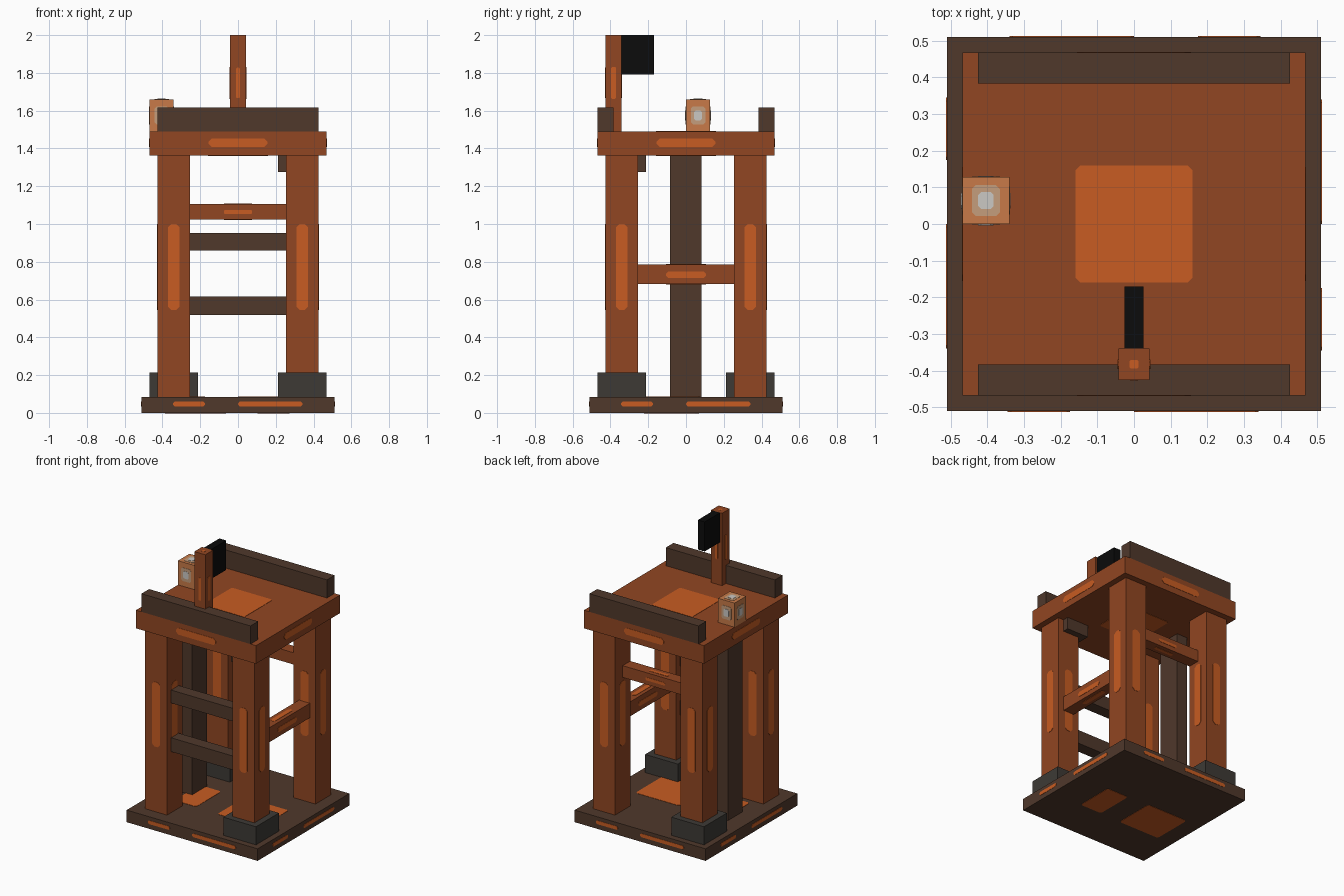
import bpy, bmesh
from mathutils import Vector

if "Cube" in bpy.data.objects:
    bpy.data.objects.remove(bpy.data.objects["Cube"])

U = 2 / 47  # modelling unit: the tower is 47 units tall


def material(name, rgb):
    m = bpy.data.materials.new(name)
    m.diffuse_color = (*rgb, 1)
    m.use_nodes = True
    m.node_tree.nodes["Principled BSDF"].inputs["Base Color"].default_value = m.diffuse_color
    return m


WOOD = material("red_brown_wood", (0.283, 0.061, 0.016))
ORANGE = material("bright_orange", (0.578, 0.107, 0.016))
DARK = material("dark_brown_wood", (0.080, 0.040, 0.024))
STONE = material("dark_grey_stone", (0.047, 0.042, 0.036))
BLACK = material("black_cloth", (0.0035, 0.0035, 0.0035))
AMBER = material("lantern_amber", (0.578, 0.195, 0.065))
TAN = material("lantern_tan", (0.56, 0.34, 0.20))
WHITE = material("lantern_white", (0.60, 0.58, 0.55))


def finish(name, bm, mat):
    bmesh.ops.recalc_face_normals(bm, faces=bm.faces)
    me = bpy.data.meshes.new(name)
    bm.to_mesh(me)
    bm.free()
    me.materials.append(mat)
    ob = bpy.data.objects.new(name, me)
    bpy.context.collection.objects.link(ob)
    return ob


def box(name, lo, hi, mat):
    """Box between two corners given in units."""
    lo, hi = Vector(lo) * U, Vector(hi) * U
    bm = bmesh.new()
    bmesh.ops.create_cube(bm, size=1)
    for v in bm.verts:
        v.co = Vector([lo[i] if v.co[i] < 0 else hi[i] for i in range(3)])
    return finish(name, bm, mat)


def plate(name, axis, sign, at, centre, half, mat, cut=0.3, lift=0.002):
    """Thin plate with clipped corners on the plane axis=at, facing sign.
    centre and half are given on the two remaining axes, in units."""
    a, b = [i for i in range(3) if i != axis]
    (w, h), c = half, cut
    ring = [(w - c, h), (w, h - c), (w, c - h), (w - c, -h),
            (c - w, -h), (-w, c - h), (-w, h - c), (c - w, h)]
    bm = bmesh.new()
    verts = []
    for p, q in ring:
        co = [0, 0, 0]
        co[axis] = at * U - sign * 0.001
        co[a], co[b] = (centre[0] + p) * U, (centre[1] + q) * U
        verts.append(bm.verts.new(co))
    face = bm.faces.new(verts)
    out = bmesh.ops.extrude_face_region(bm, geom=[face])["geom"]
    shift = Vector((0, 0, 0))
    shift[axis] = sign * (lift + 0.001)
    for v in out:
        if isinstance(v, bmesh.types.BMVert):
            v.co += shift
    return finish(name, bm, mat)


# Base slab with orange inlays on rim, top and underside
box("base", (-12, -12, 0), (12, 12, 2), DARK)
for axis in (0, 1):
    for s in (-1, 1):
        flip = s if axis == 0 else -s
        plate("base_short_inlay", axis, s, 12 * s, (-6.1 * flip, 1.1), (2, 0.3), ORANGE, 0.2)
        plate("base_long_inlay", axis, s, 12 * s, (4 * flip, 1.1), (4, 0.3), ORANGE, 0.2)
plate("base_top_small_inlay", 2, 1, 2, (-6.1, -1.8), (2, 3.3), ORANGE)
plate("base_top_large_inlay", 2, 1, 2, (4, -1.8), (4, 3.6), ORANGE)
plate("base_under_small_inlay", 2, -1, 0, (4.4, -1.8), (2, 3.2), ORANGE)
plate("base_under_large_inlay", 2, -1, 0, (-5.3, -1.8), (3.8, 3.4), ORANGE)

# Four legs with a long inlay on every side
for sx in (-1, 1):
    for sy in (-1, 1):
        c = (8 * sx, 8 * sy)
        box("leg", (c[0] - 2, c[1] - 2, 2), (c[0] + 2, c[1] + 2, 32), WOOD)
        for axis in (0, 1):
            for s in (-1, 1):
                plate("leg_inlay", axis, s, c[axis] + 2 * s,
                      (c[1 - axis], 18.15), (0.72, 5.35), ORANGE, 0.4)

# Stone footings on two opposite corners
box("front_right_footing", (5, -11, 2), (11, -5, 5), STONE)
box("back_left_footing", (-11, 5, 2), (-5, 11, 5), STONE)

# Left support post and corner bracket under the platform
box("support_post", (-9, -2, 2), (-7, 1.9, 32), DARK)
box("corner_bracket", (5, -9, 30), (9, -5, 32), DARK)

# Front ladder steps, right brace and back brace
box("lower_step", (-6, -9, 12.15), (6, -7, 14.45), DARK)
box("upper_step", (-6, -9, 20.2), (6, -7, 22.35), DARK)
box("right_brace", (7, -6, 16.05), (9, 6, 18.45), WOOD)
box("back_brace", (-6, 6, 24.05), (6, 8, 26), WOOD)
for s in (-1, 1):
    plate("right_brace_side_inlay", 0, s, 8 + s, (0, 17.2), (2.5, 0.4), ORANGE)
    plate("back_brace_side_inlay", 1, s, 7 + s, (0, 25), (1.75, 0.25), ORANGE, 0.1)
    plate("right_brace_flat_inlay", 2, s, 18.45 if s > 0 else 16.05,
          (8, 0), (0.4, 2.5), ORANGE)
    plate("back_brace_flat_inlay", 2, s, 26 if s > 0 else 24.05,
          (0, 7), (1.75, 0.3), ORANGE, 0.1)

# Platform with inlays on all faces
box("platform", (-11, -11, 32), (11, 11, 35), WOOD)
for s in (-1, 1):
    for axis in (0, 1):
        plate("platform_side_inlay", axis, s, 11 * s, (0, 33.6), (3.65, 0.55), ORANGE, 0.4)
    plate("platform_flat_inlay", 2, s, 35 if s > 0 else 32, (0, 0), (3.75, 3.75), ORANGE)

# Front and back parapets
for s in (-1, 1):
    box("parapet", (-10, 10 * s - 1, 35), (10, 10 * s + 1, 38), DARK)

# Flag pole with narrow inlays, and the flag
box("flag_pole", (-1, -10, 35), (1, -8, 47), WOOD)
for s in (-1, 1):
    plate("pole_inlay", 0, s, s, (-9, 41.05), (0.3, 2), ORANGE, 0.15)
    plate("pole_inlay", 1, s, -9 + s, (0, 41.05), (0.25, 1.9), ORANGE, 0.15)
plate("pole_cap_inlay", 2, 1, 47, (0, -9), (0.28, 0.28), ORANGE, 0.08, 0.0005)
box("flag", (-0.62, -8, 42.1), (0.62, -4, 46.99), BLACK)

# Lantern with stepped glow on each exposed face
box("lantern", (-11, 0, 35), (-8, 3, 39), AMBER)
mid = (-9.5, 1.5, 37)
for axis, s in ((0, -1), (0, 1), (1, -1), (1, 1), (2, 1)):
    reach = 2 if axis == 2 else 1.5
    centre = [mid[i] for i in range(3) if i != axis]
    tall = 1.0 if axis == 2 else 1.1
    plate("lantern_glow", axis, s, mid[axis] + s * reach, centre, (0.9, tall), TAN, 0.25, 0.002)
    plate("lantern_core", axis, s, mid[axis] + s * reach, centre, (0.5, tall * 0.55), WHITE, 0.2, 0.004)
